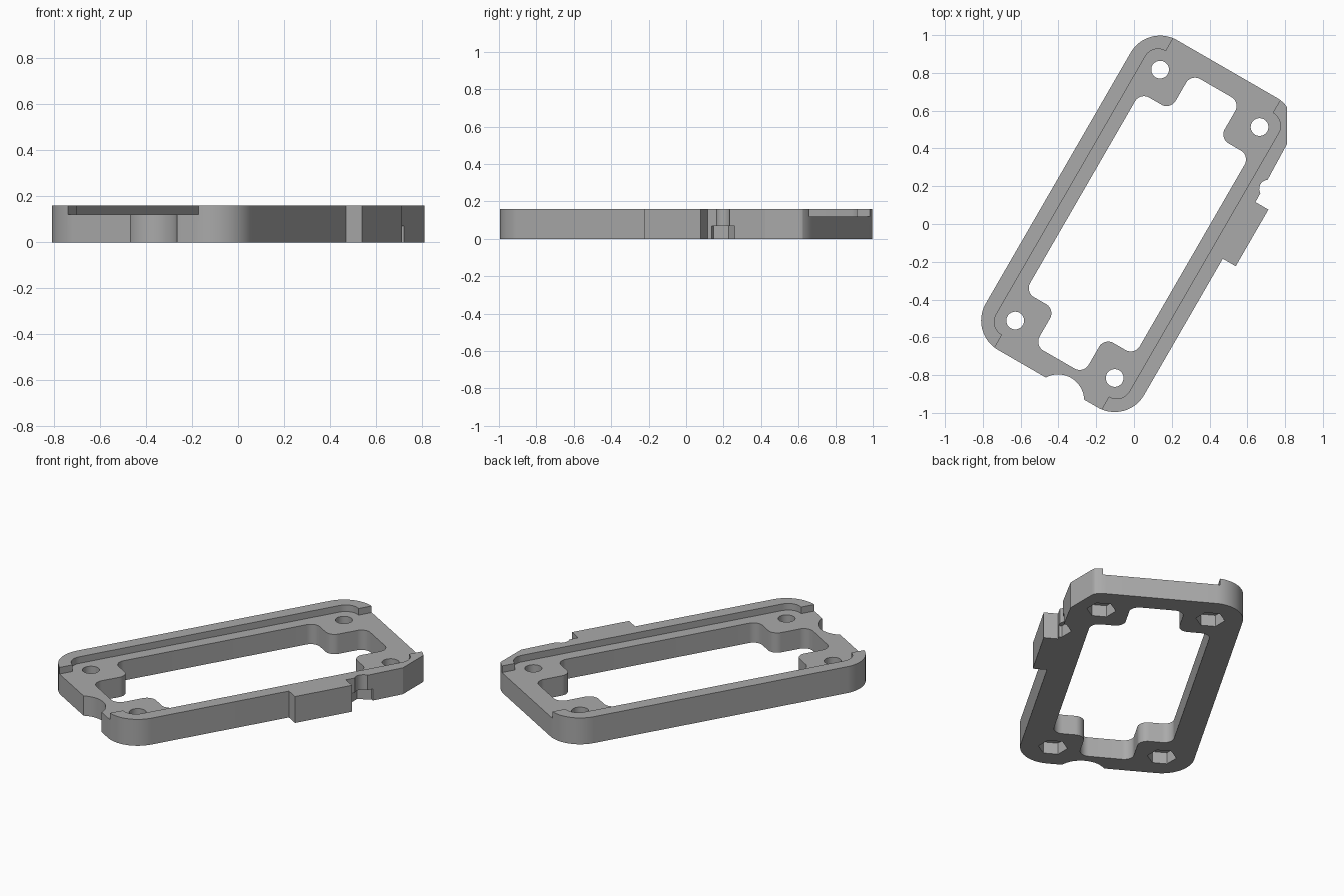
import bpy, bmesh, math
from mathutils import Vector

if "Cube" in bpy.data.objects:
    bpy.data.objects.remove(bpy.data.objects["Cube"])

grey = bpy.data.materials.new("plain grey")
grey.diffuse_color = (0.4, 0.4, 0.4, 1)
grey.use_nodes = True
grey.node_tree.nodes["Principled BSDF"].inputs["Base Color"].default_value = grey.diffuse_color

H = 0.16                        # frame height
ORIGIN = Vector((0.018, 0.001))
U = Vector((math.cos(math.radians(60)), math.sin(math.radians(60))))  # long axis
W = Vector((-U.y, U.x))                                               # short axis


def world(u, w):
    return ORIGIN + U * u + W * w


def fillet(points, seg=12):
    """Round the corners of a list of (u, w, radius) and return world points."""
    out, n = [], len(points)
    for i, (u, w, r) in enumerate(points):
        p = Vector((u, w))
        if r == 0:
            out.append(world(u, w))
            continue
        a = (Vector(points[i - 1][:2]) - p).normalized()
        b = (Vector(points[(i + 1) % n][:2]) - p).normalized()
        half = a.angle(b) / 2
        c = p + (a + b).normalized() * r / math.sin(half)
        s = p + a * r / math.tan(half) - c
        e = p + b * r / math.tan(half) - c
        turn = math.atan2(s.x * e.y - s.y * e.x, s.dot(e))
        for k in range(seg + 1):
            t = turn * k / seg
            out.append(world(c.x + s.x * math.cos(t) - s.y * math.sin(t),
                             c.y + s.x * math.sin(t) + s.y * math.cos(t)))
    return out


def four_fold(quad):
    """Mirror one quadrant of a profile into all four."""
    q2 = [(-u, w, r) for u, w, r in reversed(quad)]
    q3 = [(-u, -w, r) for u, w, r in quad]
    q4 = [(u, -w, r) for u, w, r in reversed(quad)]
    return fillet(quad + q2 + q3 + q4)


def ring(u, w, r, n):
    c = world(u, w)
    start = math.radians(60 + 90)
    return [c + Vector((math.cos(start + math.tau * k / n),
                        math.sin(start + math.tau * k / n))) * r for k in range(n)]


def prism(name, pts, z0, z1):
    bm = bmesh.new()
    face = bm.faces.new([bm.verts.new((p.x, p.y, z0)) for p in pts])
    ext = bmesh.ops.extrude_face_region(bm, geom=[face])
    for v in ext["geom"]:
        if isinstance(v, bmesh.types.BMVert):
            v.co.z = z1
    bmesh.ops.recalc_face_normals(bm, faces=bm.faces)
    me = bpy.data.meshes.new(name)
    bm.to_mesh(me)
    bm.free()
    me.materials.append(grey)
    ob = bpy.data.objects.new(name, me)
    bpy.context.collection.objects.link(ob)
    return ob


# Frame body with side tab; one corner is trimmed flat
HU, HW, R = 0.947, 0.484, 0.18
outline = fillet([(HU, HW, R), (-HU, HW, R), (-HU, -HW, R),
                  (0.066, -HW, 0), (0.066, -0.563, 0),
                  (0.412, -0.563, 0), (0.412, -HW, 0), (HU, -HW, R)], 24)
for p in outline:
    p.x = min(p.x, 0.81)
frame = prism("frame", outline, 0, H)


def cut(name, pts, z0, z1):
    c = prism(name, pts, z0, z1)
    c.hide_render = True
    m = frame.modifiers.new(name, 'BOOLEAN')
    m.operation, m.solver, m.object = 'DIFFERENCE', 'EXACT', c
    bpy.context.view_layer.objects.active = frame
    bpy.ops.object.modifier_apply(modifier=name)
    bpy.data.objects.remove(c)


# Central window with corner bosses
cut("window", four_fold([(0.83, 0.15, 0.055), (0.61, 0.15, 0.055),
                         (0.61, 0.335, 0.055)]), -0.1, 0.3)
# Shallow top recess leaving side lips
cut("recess", four_fold([(1.1, 0.327, 0), (0.867, 0.327, 0),
                         (0.867, 0.407, 0.078)]), 0.12, 0.3)
# Round cutout on the short end
cut("end_cutout", ring(-1.02, -0.104, 0.138, 64), -0.1, 0.3)
# Screw holes with hexagonal nut pockets, the fifth on the side edge
spots = [(su * 0.767, sw * 0.304) for su in (1, -1) for sw in (1, -1)]
for i, (u, w) in enumerate(spots + [(0.5065, -0.5065)]):
    cut("hole_%d" % i, ring(u, w, 0.047, 32), -0.1, 0.3)
    cut("nut_pocket_%d" % i, ring(u, w, 0.081, 6), -0.1, 0.07)

# Smooth the curved walls, keep edges sharp
bpy.ops.object.select_all(action='DESELECT')
frame.select_set(True)
bpy.context.view_layer.objects.active = frame
bpy.ops.object.shade_smooth_by_angle(angle=math.radians(25))
